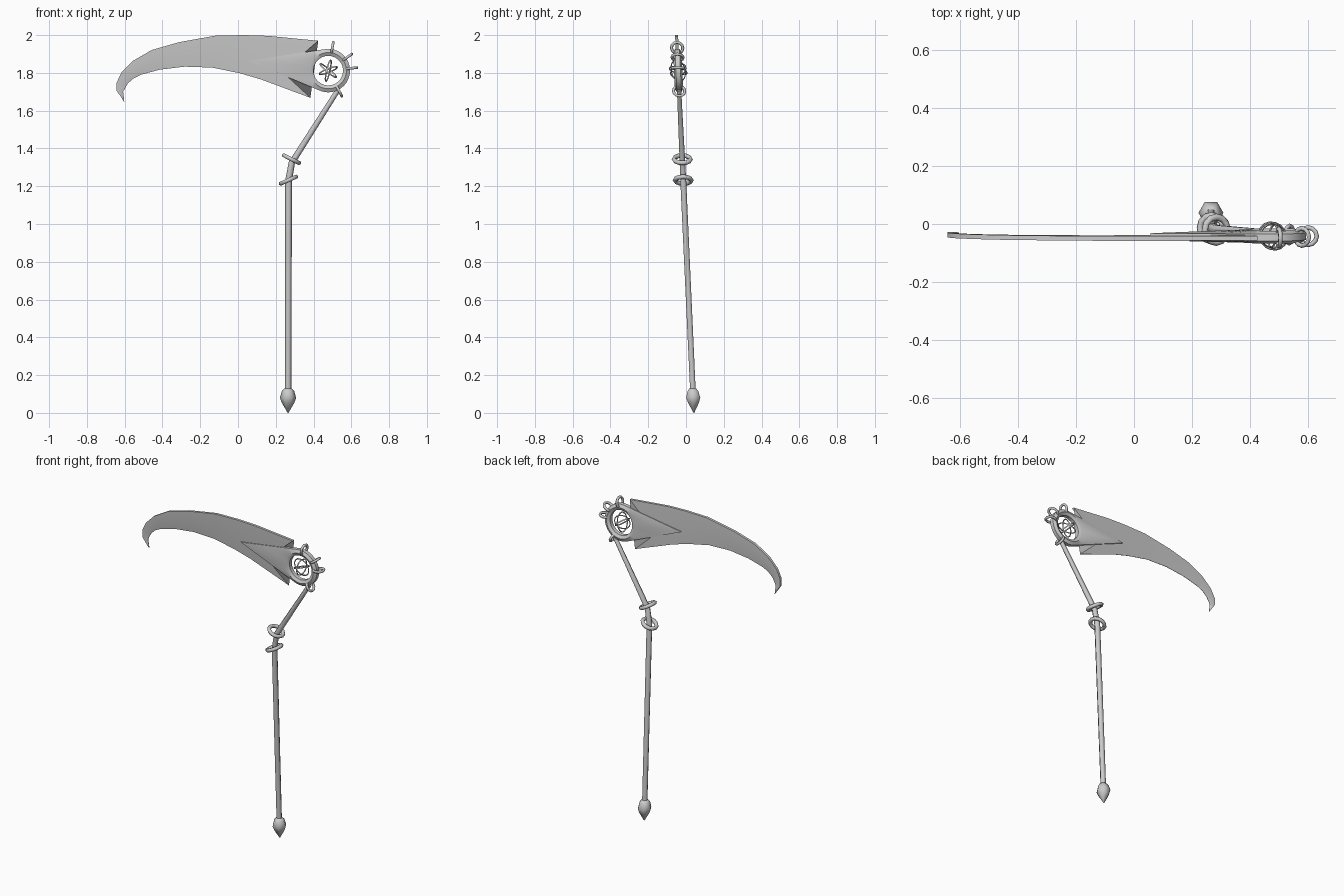
import bpy, bmesh, math
from mathutils import Vector, Matrix

if "Cube" in bpy.data.objects:
    bpy.data.objects.remove(bpy.data.objects["Cube"])

# The whole weapon leans slightly: y shifts with height
LEAN = Matrix(((1, 0, 0, 0), (0, 1, -0.046, 0.042), (0, 0, 1, 0), (0, 0, 0, 1)))


def finish(obj, name, angle=40):
    obj.name = name
    bpy.context.view_layer.update()
    obj.data.transform(LEAN @ obj.matrix_world)
    obj.matrix_world = Matrix.Identity(4)
    bpy.ops.object.select_all(action='DESELECT')
    obj.select_set(True)
    bpy.context.view_layer.objects.active = obj
    bpy.ops.object.shade_smooth_by_angle(angle=math.radians(angle))


def from_rows(name, rows, close_rows=False, caps=False, angle=40):
    """Skin closed loops of points into one surface."""
    bm = bmesh.new()
    vs = [[bm.verts.new(p) for p in row] for row in rows]
    n, m = len(vs), len(vs[0])
    for i in range(n if close_rows else n - 1):
        a, b = vs[i], vs[(i + 1) % n]
        for j in range(m):
            k = (j + 1) % m
            bm.faces.new((a[j], a[k], b[k], b[j]))
    if caps:
        bm.faces.new(vs[0])
        bm.faces.new(vs[-1])
    bmesh.ops.remove_doubles(bm, verts=bm.verts, dist=1e-5)
    bmesh.ops.recalc_face_normals(bm, faces=bm.faces)
    mesh = bpy.data.meshes.new(name)
    bm.to_mesh(mesh)
    bm.free()
    obj = bpy.data.objects.new(name, mesh)
    bpy.context.collection.objects.link(obj)
    finish(obj, name, angle)


def tube(name, path, sides=6, angle=70):
    """Sweep a polygon along (x, z, radius, tilt in degrees)."""
    rows = []
    for x, z, r, tilt in path:
        t = math.radians(tilt)
        row = []
        for i in range(sides):
            a = 2 * math.pi * i / sides
            u = r * math.cos(a)
            row.append((x + u * math.cos(t), r * math.sin(a), z - u * math.sin(t)))
        rows.append(row)
    from_rows(name, rows, caps=True, angle=angle)


def ring(name, x, z, normal, R, r, seg=12, sides=6, yscale=1):
    bpy.ops.mesh.primitive_torus_add(major_radius=R, minor_radius=r,
                                     major_segments=seg, minor_segments=sides)
    obj = bpy.context.object
    rot = Vector(normal).to_track_quat('Z', 'Y').to_matrix().to_4x4()
    obj.matrix_world = (Matrix.Translation((x, 0, z))
                        @ Matrix.Diagonal((1, yscale, 1, 1)) @ rot)
    finish(obj, name, 70)


# Shaft with a bend, and pointed foot
tube("shaft", [(0.265, 0.10, 0.017, 0), (0.268, 1.23, 0.018, 2), (0.285, 1.325, 0.017, 20),
               (0.53, 1.71, 0.013, 33)])
tube("foot_spike", [(0.265, 0.13, 0.020, 0), (0.265, 0.115, 0.033, 0), (0.265, 0.08, 0.043, 0),
                    (0.265, 0.055, 0.034, 0), (0.265, 0, 0.002, 0)])

# Loose rings at the bend
for name, x, z, tilt in (("upper_shaft_ring", 0.283, 1.343, 27),
                         ("lower_shaft_ring", 0.267, 1.232, -24)):
    t = math.radians(tilt)
    ring(name, x, z, (math.sin(t), 0, math.cos(t)), 0.044, 0.012)

# Blade: thick spine, sharp inner edge, notched inner end
outer = [(-0.618, 1.67), (-0.642, 1.705), (-0.642, 1.75), (-0.615, 1.805), (-0.557, 1.863),
         (-0.457, 1.921), (-0.31, 1.963), (-0.12, 1.997), (0.035, 2.0), (0.16, 1.996),
         (0.425, 1.97)]
inner = [(-0.603, 1.66), (-0.608, 1.70), (-0.584, 1.743), (-0.555, 1.77), (-0.515, 1.79),
         (-0.415, 1.817), (-0.283, 1.833), (-0.135, 1.828), (0.01, 1.798), (0.12, 1.766),
         (0.383, 1.668)]
mid = [((a[0] + b[0]) / 2, (a[1] + b[1]) / 2) for a, b in zip(outer, inner)]
mid[-1] = (0.235, 1.805)
rows = [[(-0.602, y, 1.645) for y in (-0.004, -0.003, -0.001, 0.001, 0.003, 0.004)]]
for o, m, n in zip(outer, mid, inner):
    front = [(p[0], -h, p[1]) for p, h in ((o, 0.008), (m, 0.007), (n, 0.001))]
    rows.append(front + [(x, -y, z) for x, y, z in reversed(front)])
from_rows("blade", rows, caps=True, angle=30)

# Socket: eye ring drawn out to a point over the blade
CX, CZ, HOLE, RIM = 0.478, 1.812, 0.078, 0.115
TIP = math.radians(172.9)
TANGENT = math.radians(74.3)
rows = []
N = 40
for i in range(N):
    a = 2 * math.pi * i / N - math.pi
    d = max(0, TANGENT - abs(a))
    R = RIM / math.cos(d)
    section = [(HOLE, -0.012), (HOLE + 0.018, -0.022), (R, -0.012),
               (R, 0.012), (HOLE + 0.018, 0.022), (HOLE, 0.012)]
    rows.append([(CX + r * math.cos(TIP + a), y, CZ + r * math.sin(TIP + a)) for r, y in section])
from_rows("blade_socket", rows, close_rows=True, angle=45)

# Small rings threaded through the socket rim
for i, deg in enumerate((80, 35, 6, -62)):
    a = math.radians(deg)
    ring(f"rim_ring_{i + 1}", CX + 0.122 * math.cos(a), CZ + 0.122 * math.sin(a),
         (-math.sin(a), 0, math.cos(a)), 0.030, 0.008)

# Crossed wire hoops floating in the eye
for i in range(3):
    a = math.radians(20 + 60 * i)
    ring(f"eye_hoop_{i + 1}", CX, CZ, (-math.sin(a), 0.22, math.cos(a)), 0.058, 0.004,
         seg=16, sides=5, yscale=0.65)
